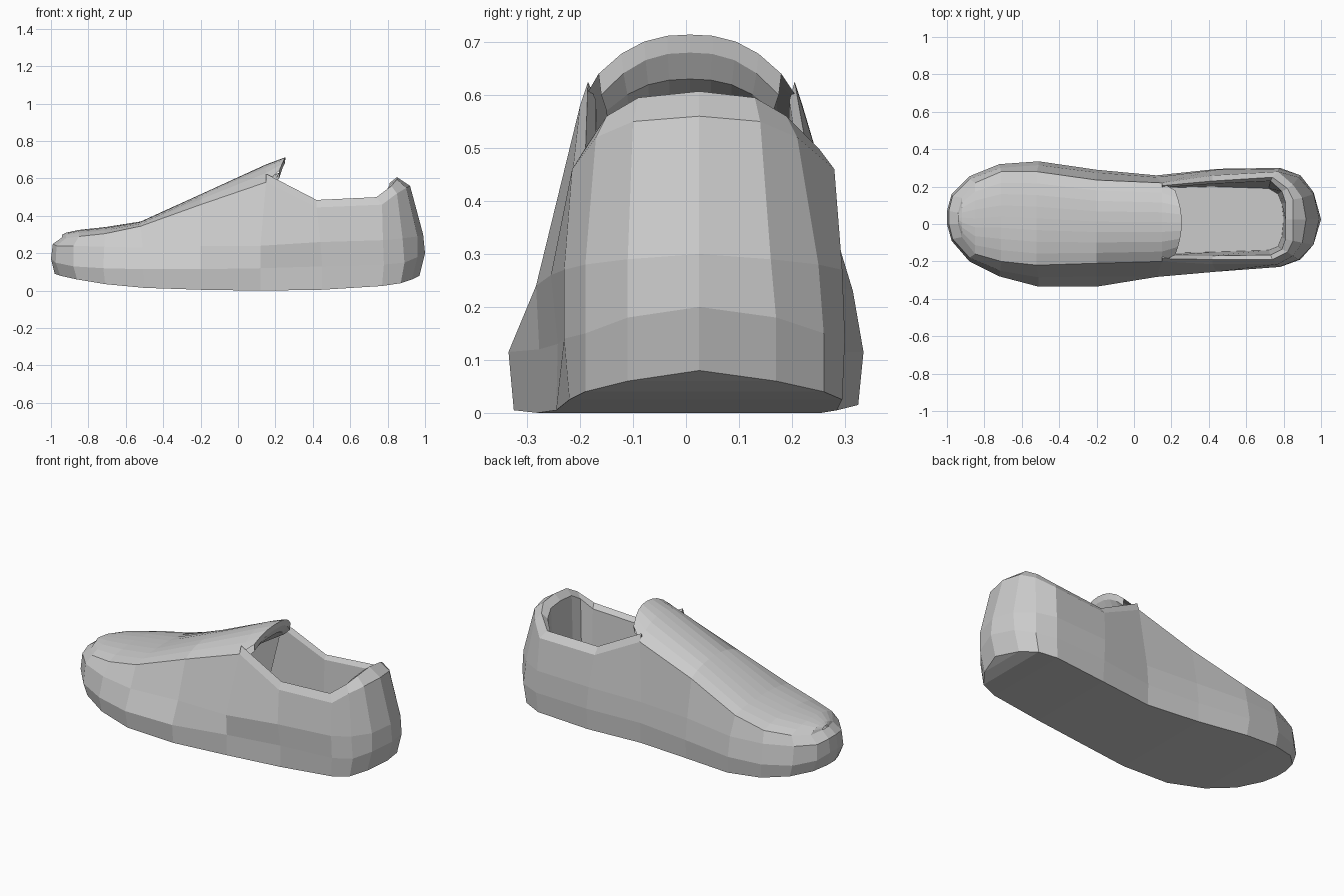
import bpy, bmesh

# Station positions along the shoe, toe to heel
X = [-.98, -.96, -.87, -.715, -.51, -.2, .12, .44, .775, .88, .95, .985]
N = len(X)


def finish(name, bm):
    bmesh.ops.remove_doubles(bm, verts=bm.verts, dist=0.0005)
    bmesh.ops.recalc_face_normals(bm, faces=bm.faces)
    me = bpy.data.meshes.new(name)
    bm.to_mesh(me)
    bm.free()
    ob = bpy.data.objects.new(name, me)
    bpy.context.collection.objects.link(ob)
    return ob


def grid(bm, rows):
    """Skin a list of equally long rows of points with quads."""
    vs = [[bm.verts.new(p) for p in r] for r in rows]
    for a, b in zip(vs, vs[1:]):
        for i in range(len(a) - 1):
            bm.faces.new((a[i], a[i + 1], b[i + 1], b[i]))


def ring(xs, yn, yp, zs):
    """Loop of points: near side toe to heel, far side back to the toe."""
    near = [(x, y, z) for x, y, z in zip(xs, yn, zs)]
    far = [(x, y, z) for x, y, z in zip(xs, yp, zs)]
    return near + far[::-1]


# Outline levels of the upper: sole edge, foxing, side ridge, crest
sole = ring([-.98, -.95, -.86, -.71, -.5, -.2, .12, .45, .77, .87, .93, .97],
            [0, -.08, -.19, -.27, -.325, -.325, -.28, -.245, -.22, -.19, -.11, .025],
            [.07, .16, .25, .31, .325, .285, .255, .285, .295, .26, .17, .025],
            [.09, .08, .06, .035, .015, .005, 0, .005, .025, .04, .06, .08])
foxing = ring([-1, -.975, -.88, -.72, -.51, -.2, .12, .45, .78, .89, .96, 1],
              [0, -.09, -.2, -.28, -.335, -.335, -.277, -.242, -.23, -.19, -.11, .025],
              [.07, .16, .255, .32, .335, .29, .26, .295, .3, .26, .17, .025],
              [.17, .15, .13, .12, .115, .115, .12, .13, .14, .15, .18, .2])
ridge = ring([-.99] + [-.97, -.88] + X[3:10] + [.96, .99],
             [0, -.08, -.18, -.25, -.285, -.28, -.283, -.255, -.23, -.19, -.11, .025],
             [.07, .15, .24, .3, .315, .275, .25, .29, .295, .25, .16, .025],
             [.25, .24, .24, .235, .23, .24, .24, .26, .27, .28, .29, .3])
crest = ring([-.94, -.92, -.85, -.71, -.52, -.2, .15, .42, .77, .85, .9, .92],
             [0, -.07, -.16, -.2, -.22, -.21, -.2, -.215, -.215, -.17, -.1, .025],
             [.06, .14, .22, .28, .28, .235, .22, .26, .28, .21, .14, .025],
             [.285, .28, .29, .305, .345, .46, .58, .445, .46, .52, .55, .56])

# Upper walls with the sole underneath
bm = bmesh.new()
grid(bm, [r + r[:1] for r in (sole, foxing, ridge, crest)])
grid(bm, [[sole[i], sole[-1 - i]] for i in range(N)])
finish("shoe_upper", bm)

# Collar rim, lining and insole around the opening
collar = ring([.15, .42, .74, .82, .85, .85],
              [-.185, -.19, -.19, -.15, -.09, .025],
              [.205, .23, .25, .19, .13, .025],
              [.625, .485, .5, .56, .595, .607])
lip = ring([.15, .42, .73, .79, .81, .81],
           [-.17, -.17, -.165, -.135, -.08, .025],
           [.195, .215, .23, .175, .115, .025],
           [.59, .46, .475, .53, .565, .575])
floor = ring([.02, .42, .72, .77, .79, .8],
             [-.16, -.15, -.14, -.12, -.07, .025],
             [.19, .2, .19, .16, .11, .025], [.06] * 6)
bm = bmesh.new()
grid(bm, [crest[6:-6], collar, lip, floor])
grid(bm, [[floor[i], floor[-1 - i]] for i in range(6)])
finish("collar_lining", bm)


# Domed vamp running into the tongue, with a turned-under lip
def arch(a, b, top, bow=0.0, n=8):
    row = []
    for i in range(n + 1):
        t = 2 * i / n - 1
        f = 1 - abs(t) ** 2.5
        s = i / n
        row.append((a[0] + (b[0] - a[0]) * s + bow * (1 - t * t),
                    a[1] + (b[1] - a[1]) * s,
                    a[2] + (top - a[2]) * f))
    return row


tops = [.3, .31, .325, .34, .37, .515, .675]
rows = [arch(crest[i], crest[-1 - i], tops[i]) for i in range(7)]
for x, yn, yp, z, top, bow in ((.22, -.165, .18, .64, .714, .035),
                               (.22, -.16, .175, .6, .68, .03),
                               (.19, -.15, .165, .57, .63, .03),
                               (-.05, -.14, .16, .42, .53, 0)):
    rows.append(arch((x, yn, z), (x, yp, z), top, bow))
bm = bmesh.new()
grid(bm, rows)
finish("vamp_tongue", bm)
